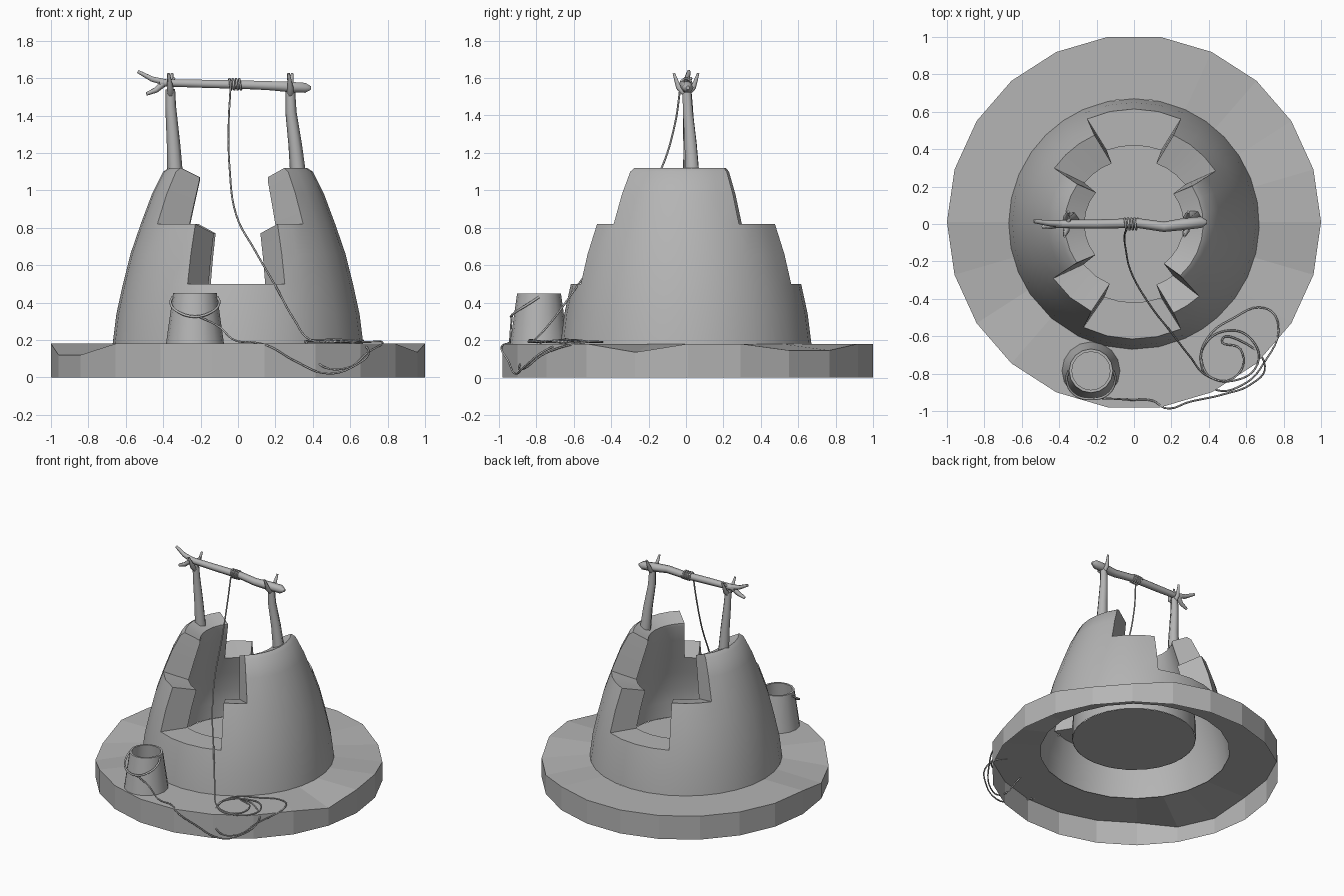
import bpy, bmesh, math
from math import sin, cos, radians, pi

if "Cube" in bpy.data.objects:
    bpy.data.objects.remove(bpy.data.objects["Cube"])

# Weathered dark grey shared by all parts
stone = bpy.data.materials.new("dark_grey")
stone.diffuse_color = (.46, .46, .46, 1)
stone.use_nodes = True
stone.node_tree.nodes["Principled BSDF"].inputs["Base Color"].default_value = stone.diffuse_color


def make_object(name, bm, smooth=None):
    bmesh.ops.recalc_face_normals(bm, faces=bm.faces)
    me = bpy.data.meshes.new(name)
    bm.to_mesh(me)
    bm.free()
    me.materials.append(stone)
    ob = bpy.data.objects.new(name, me)
    bpy.context.collection.objects.link(ob)
    if smooth:
        bpy.context.view_layer.objects.active = ob
        ob.select_set(True)
        bpy.ops.object.shade_smooth_by_angle(angle=radians(smooth))
        ob.select_set(False)
    return ob


def lathe(name, profile, n, centre=(0, 0), smooth=None, cap=False, edit=None):
    """Revolve (r, z) points with n sides; edit(ring, i, z) may change a height."""
    bm = bmesh.new()
    rings = []
    for k, (r, z) in enumerate(profile):
        rings.append([bm.verts.new((centre[0] + r * cos(2 * pi * i / n),
                                    centre[1] + r * sin(2 * pi * i / n),
                                    edit(k, i, z) if edit else z)) for i in range(n)])
    for a, b in zip(rings, rings[1:]):
        for i in range(n):
            j = (i + 1) % n
            bm.faces.new((a[i], a[j], b[j], b[i]))
    if cap:
        bm.faces.new(rings[0])
        bm.faces.new(rings[-1])
    return make_object(name, bm, smooth)


def tube(name, pts, radius, res=1, smooth=False):
    """Tube along (x, y, z[, radius factor]) points, as a curve with a round bevel."""
    cu = bpy.data.curves.new(name, 'CURVE')
    cu.dimensions = '3D'
    cu.bevel_depth = radius
    cu.bevel_resolution = res
    cu.use_fill_caps = True
    cu.resolution_u = 6
    cu.materials.append(stone)
    sp = cu.splines.new('BEZIER' if smooth else 'POLY')
    store = sp.bezier_points if smooth else sp.points
    store.add(len(pts) - 1)
    for p, q in zip(store, pts):
        p.co = q[:3] if smooth else (*q[:3], 1)
        p.radius = q[3] if len(q) > 3 else 1
        if smooth:
            p.handle_left_type = p.handle_right_type = 'AUTO'
    ob = bpy.data.objects.new(name, cu)
    bpy.context.collection.objects.link(ob)
    return ob


# Stone slab: open underneath, with a few chipped rim corners
chips = {12: .12, 13: .12, 21: .135, 2: .145, 3: .145}
lathe("base_slab", [(1, 0), (1, .18), (.66, .18)], 22, (0, .01),
      edit=lambda k, i, z: chips.get(i, z) if k == 1 else z)

# Ruined well wall: sectors (end angle, number of levels), stepped down front and back
outer = [(.67, .18), (.65, .34), (.615, .5), (.575, .66), (.52, .82), (.46, .98), (.40, 1.1), (.37, 1.12)]
inner = [(.43, .28), (.43, .4), (.42, .5), (.385, .64), (.345, .77), (.30, .93), (.265, 1.05), (.265, 1.07)]
sectors = [(33, 7), (66, 4), (114, 2), (145, 4), (214, 7), (244, 4), (294, 2), (312, 4)]
angles, tops, start = [], [], -48
for end, top in sectors:
    n = max(2, round((end - start) / 12))
    for k in range(n):
        angles.append(radians(start + (end - start) * k / n))
        tops.append(top)
    start = end
bm = bmesh.new()


def grid(profile, skew):
    """Columns of verts; skew slants the broken edges towards the front and back gaps."""
    turned = [a + radians(skew) * sin(2 * a) for a in angles]
    return [[bm.verts.new((r * cos(a), r * sin(a), z)) for r, z in profile] for a in turned]


O, I = grid(outer, 0), grid(inner, 5)
N = len(angles)
for i in range(N):
    j, t, prev = (i + 1) % N, tops[i], tops[i - 1]
    for k in range(t):
        bm.faces.new((O[i][k], O[j][k], O[j][k + 1], O[i][k + 1]))
        bm.faces.new((I[j][k], I[i][k], I[i][k + 1], I[j][k + 1]))
    bm.faces.new((O[i][t], O[j][t], I[j][t], I[i][t]))
    for k in range(min(t, prev), max(t, prev)):
        bm.faces.new((O[i][k], O[i][k + 1], I[i][k + 1], I[i][k]))
bmesh.ops.delete(bm, geom=[v for v in bm.verts if not v.link_faces], context='VERTS')
make_object("well_wall", bm, 30)

# Floor of the shaft
bm = bmesh.new()
bmesh.ops.create_circle(bm, cap_ends=True, segments=22, radius=.43)
bmesh.ops.translate(bm, verts=bm.verts, vec=(0, 0, .28))
make_object("well_floor", bm)

# Forked posts
posts = {
    "left": [(-.335, .025, 1.05, 1.1), (-.345, .018, 1.25, .9), (-.36, .01, 1.45, .72), (-.362, .005, 1.54, .65)],
    "right": [(.325, .035, 1.05, 1.1), (.305, .025, 1.25, .9), (.283, .01, 1.42, .75), (.28, .005, 1.53, .65)],
}
for side, pts in posts.items():
    tube(side + "_post", pts, .04)
    x = pts[-1][0]
    for s, label in ((-1, "front"), (1, "back")):
        tube(f"{side}_{label}_prong",
             [(x, 0, 1.51, 1), (x, s * .04, 1.55, .9), (x + .01 * s, s * .065, 1.625, .4)], .018)

# Cross branch with a forked left end
tube("cross_branch", [(-.42, 0, 1.575, .75), (-.2, 0, 1.57, .85), (.02, .005, 1.565, .9),
                      (.16, -.015, 1.56, .95), (.27, 0, 1.553, 1.1), (.36, .01, 1.548, 1.05),
                      (.39, .01, 1.547, .35)], .029)
tube("upper_twig", [(-.38, 0, 1.575, 1), (-.46, .005, 1.595, .8), (-.535, .015, 1.635, .5)], .02)
tube("lower_twig", [(-.40, 0, 1.57, 1), (-.44, -.01, 1.535, .8), (-.49, -.015, 1.515, .5)], .02)
tube("side_twig", [(-.36, 0, 1.57, 1), (-.34, .03, 1.6, .4)], .015)

# Rope wound round the branch
tube("rope_knot", [(-.05 + .07 * k / 40, .03 * cos(k * pi / 5), 1.567 + .03 * sin(k * pi / 5))
                   for k in range(41)], .006)

# Hanging rope, the loose coil, and the run over the rim to the bucket
tube("rope", [(-.04, -.03, 1.55), (-.05, -.06, 1.35), (-.045, -.13, 1.12), (-.01, -.27, .87),
              (.09, -.44, .68), (.2, -.58, .49), (.3, -.71, .31), (.39, -.81, .2),
              (.52, -.84, .19), (.66, -.75, .195), (.63, -.62, .2), (.5, -.57, .19),
              (.37, -.66, .19), (.37, -.79, .18), (.45, -.89, .06), (.58, -.86, .05), (.69, -.75, .13),
              (.77, -.53, .19), (.7, -.45, .19), (.52, -.51, .19), (.4, -.6, .2),
              (.36, -.72, .19), (.43, -.83, .2), (.56, -.8, .19), (.57, -.67, .2),
              (.47, -.62, .2), (.58, -.63, .19), (.7, -.76, .14), (.62, -.86, .06),
              (.48, -.91, .02), (.3, -.95, .09), (.17, -.985, .165), (.1, -.945, .185),
              (-.02, -.94, .2), (-.1, -.935, .27), (-.22, -.93, .33)], .0052, 1, True)

# Bucket and its drooping handle
lathe("bucket", [(.155, .18), (.117, .45), (.102, .45), (.125, .22)], 16, (-.23, -.785), 30, cap=True)
tube("bucket_handle", [(-.35, -.785, .43), (-.36, -.83, .4), (-.32, -.91, .35), (-.23, -.935, .325),
                       (-.14, -.91, .35), (-.10, -.83, .4), (-.11, -.785, .43)], .007, 1, True)
